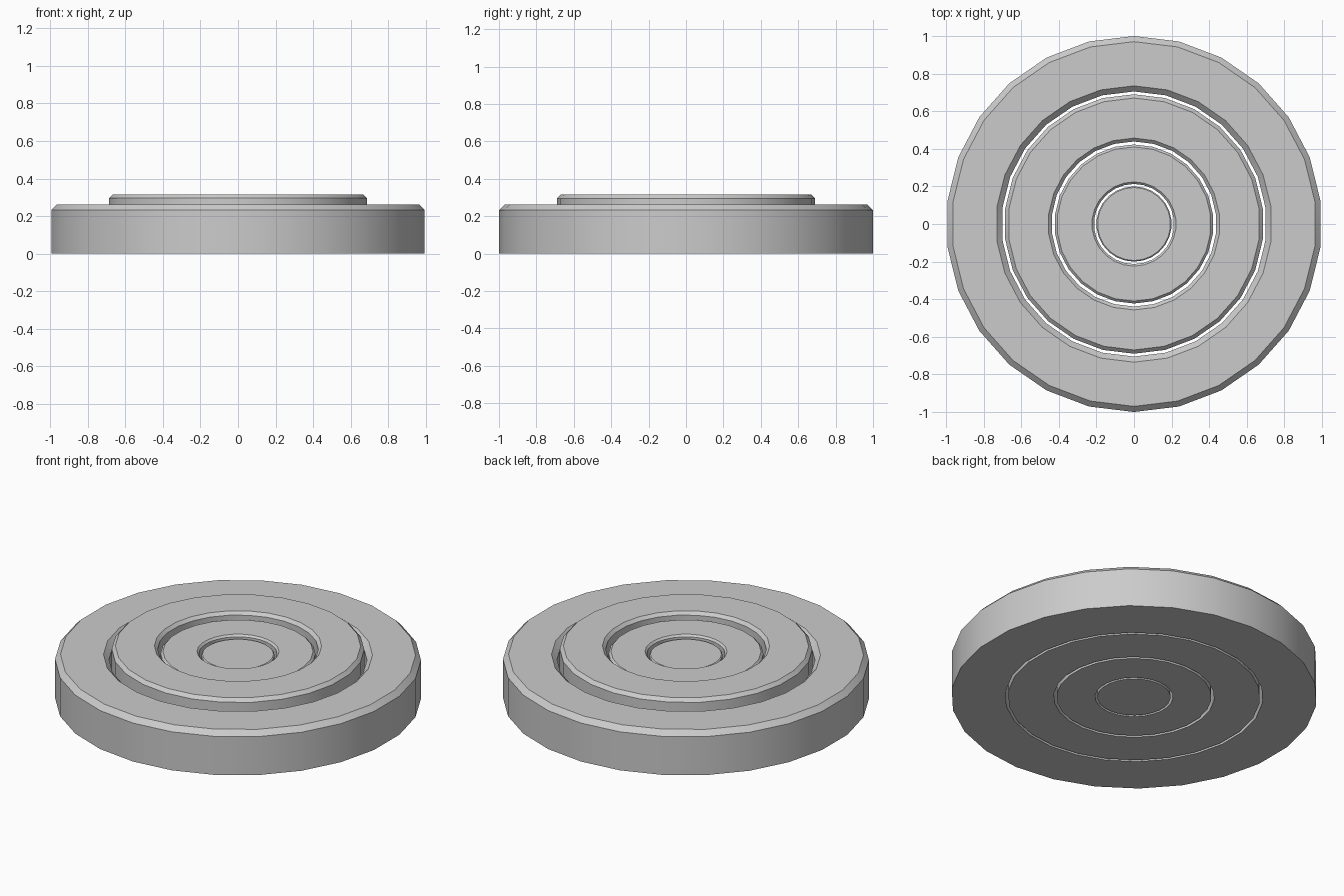
import bpy, math

if "Cube" in bpy.data.objects:
    bpy.data.objects.remove(bpy.data.objects["Cube"])

SIDES = 26


def lathe(name, profile, closed):
    """Revolve an (r, z) profile around z; open profiles end in flat caps."""
    n = len(profile)
    verts = []
    for i in range(SIDES):
        a = math.pi / 2 + 2 * math.pi * i / SIDES
        verts += [(r * math.cos(a), r * math.sin(a), z) for r, z in profile]
    faces = []
    for i in range(SIDES):
        a, b = i * n, (i + 1) % SIDES * n
        for j in range(n if closed else n - 1):
            k = (j + 1) % n
            faces.append((a + j, b + j, b + k, a + k))
    if not closed:
        faces.append([i * n for i in reversed(range(SIDES))])
        faces.append([i * n + n - 1 for i in range(SIDES)])
    mesh = bpy.data.meshes.new(name)
    mesh.from_pydata(verts, [], faces)
    ob = bpy.data.objects.new(name, mesh)
    bpy.context.collection.objects.link(ob)
    bpy.ops.object.select_all(action='DESELECT')
    ob.select_set(True)
    bpy.context.view_layer.objects.active = ob
    bpy.ops.object.shade_smooth_by_angle(angle=math.radians(30))
    return ob


def ring(name, inner, outer, top, c_in, c_out):
    """Flat ring with chamfered inner and outer top edges."""
    lathe(name, [(inner, 0), (outer, 0), (outer, top - c_out), (outer - c_out, top),
                 (inner + c_in, top), (inner, top - c_in)], True)


# Concentric rings separated by narrow through gaps
ring("outer_ring", 0.705, 1.0, 0.262, 0.03, 0.03)
ring("raised_ring", 0.439, 0.69, 0.315, 0.018, 0.02)
ring("inner_ring", 0.213, 0.423, 0.282, 0.011, 0.013)

# Solid centre disc
lathe("centre_disc", [(0.2, 0), (0.2, 0.26), (0.194, 0.266)], False)
